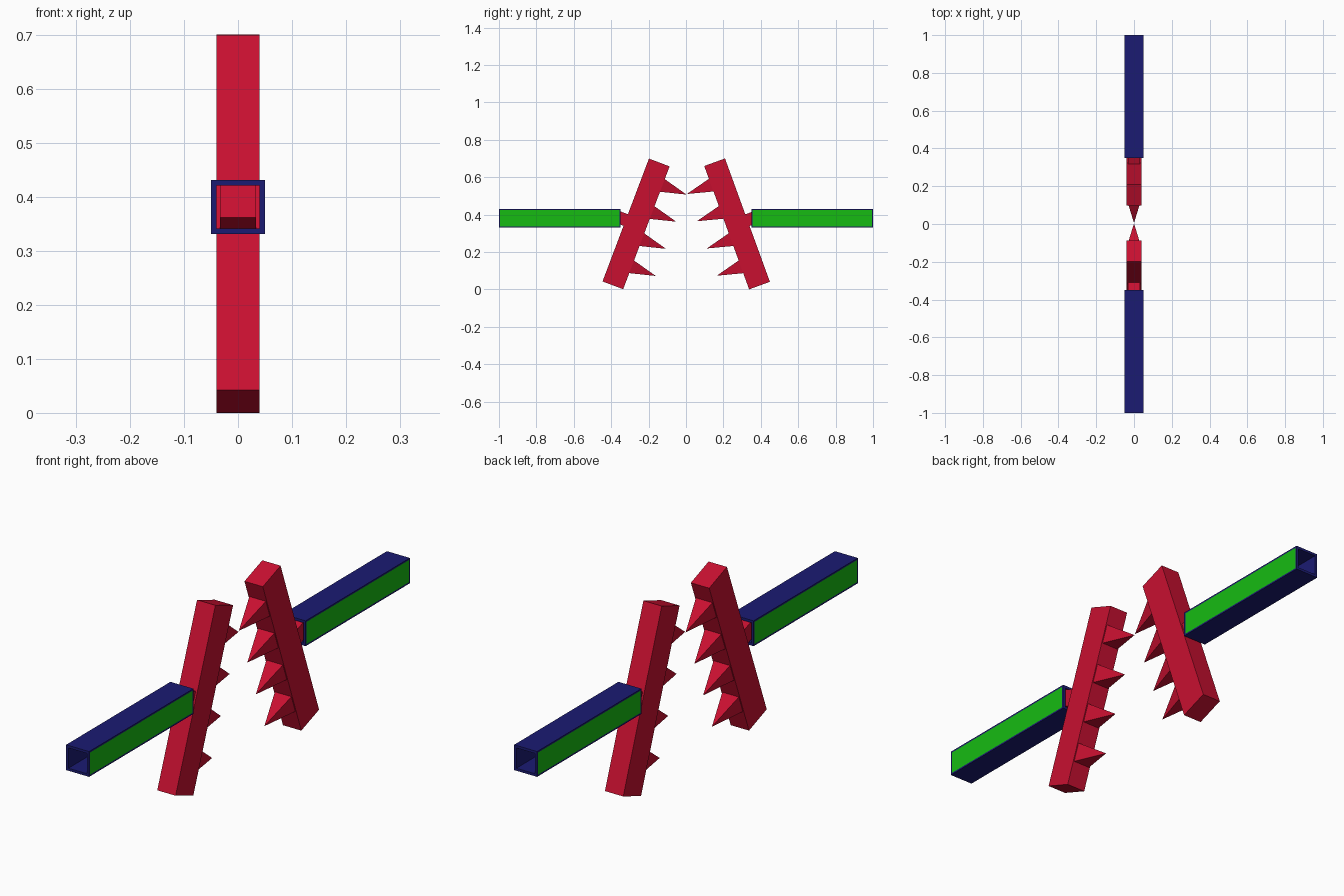
import bpy, bmesh
from math import radians, sqrt
from mathutils import Matrix, Vector

if "Cube" in bpy.data.objects:
    bpy.data.objects.remove(bpy.data.objects["Cube"])


def material(name, rgb):
    m = bpy.data.materials.new(name)
    m.diffuse_color = (*rgb, 1)
    m.use_nodes = True
    m.node_tree.nodes["Principled BSDF"].inputs["Base Color"].default_value = m.diffuse_color
    return m


RED = material("red", (0.58, 0.005, 0.03))
NAVY = material("navy", (0.011, 0.011, 0.17))
GREEN = material("green", (0.008, 0.5, 0.006))


def box(bm, size, center):
    m = Matrix.Translation(center) @ Matrix.Diagonal((*size, 1))
    return bmesh.ops.create_cube(bm, size=1, matrix=m)


def finish(bm, name, matrix, mats):
    bm.transform(matrix)
    bmesh.ops.recalc_face_normals(bm, faces=bm.faces)
    mesh = bpy.data.meshes.new(name)
    bm.to_mesh(mesh)
    bm.free()
    for m in mats:
        mesh.materials.append(m)
    ob = bpy.data.objects.new(name, mesh)
    bpy.context.collection.objects.link(ob)
    return ob


BAR_W, BAR_L = 0.118, 0.702
TOOTH_R, TOOTH_L = 0.036, 0.138


def build_side(label, turn, tilt, bar_y):
    # everything is made for the front (-y) half, then turned about z
    spin = Matrix.Rotation(turn, 4, 'Z')
    lean = spin @ Matrix.Translation((0, bar_y, 0.35)) @ Matrix.Rotation(-radians(tilt), 4, 'X')

    # leaning bar
    bm = bmesh.new()
    box(bm, (0.08, BAR_W, BAR_L), (0, 0, 0))
    finish(bm, label + "_bar", lean, [RED])

    # stub joining the bar to the handle
    bm = bmesh.new()
    box(bm, (0.066, 0.07, 0.066), (0, -BAR_W / 2 - 0.025, 0))
    finish(bm, label + "_stub", lean, [RED])

    # four square spikes pointing at the other bar
    bm = bmesh.new()
    for i in range(4):
        m = (Matrix.Translation((0, BAR_W / 2 + TOOTH_L / 2, 0.242 - 0.155 * i))
             @ Matrix.Rotation(-radians(90), 4, 'X') @ Matrix.Rotation(radians(45), 4, 'Z'))
        bmesh.ops.create_cone(bm, cap_ends=True, segments=4, radius1=TOOTH_R * sqrt(2),
                              radius2=0, depth=TOOTH_L, matrix=m)
    finish(bm, label + "_spikes", lean, [RED])

    # hollow square handle with green side panels
    bm = bmesh.new()
    box(bm, (0.1, 0.65, 0.1), (0, -0.675, 0.381))
    ends = [f for f in bm.faces if abs(f.normal.y) > 0.9]
    bmesh.ops.delete(bm, geom=ends, context='FACES_ONLY')
    for f in bm.faces:
        f.material_index = 1
    sides = [f for f in bm.faces if abs(f.normal.x) > 0.9]
    bmesh.ops.inset_individual(bm, faces=sides, thickness=0.009)
    for f in sides:
        f.material_index = 0
    bm.transform(spin)
    for f in bm.faces:
        f.normal_update()
        c = f.calc_center_median()
        if f.normal.dot(Vector((c.x, 0, c.z - 0.381))) < 0:
            f.normal_flip()
    mesh = bpy.data.meshes.new(label + "_handle")
    bm.to_mesh(mesh)
    bm.free()
    mesh.materials.append(GREEN)
    mesh.materials.append(NAVY)
    ob = bpy.data.objects.new(label + "_handle", mesh)
    bpy.context.collection.objects.link(ob)
    wall = ob.modifiers.new("wall", 'SOLIDIFY')
    wall.thickness = 0.01
    wall.offset = -1
    wall.use_even_offset = True
    wall.material_offset = 1  # inside walls are navy


build_side("front", 0, 20.7, -0.267)
build_side("back", radians(180), 20.0, -0.273)
